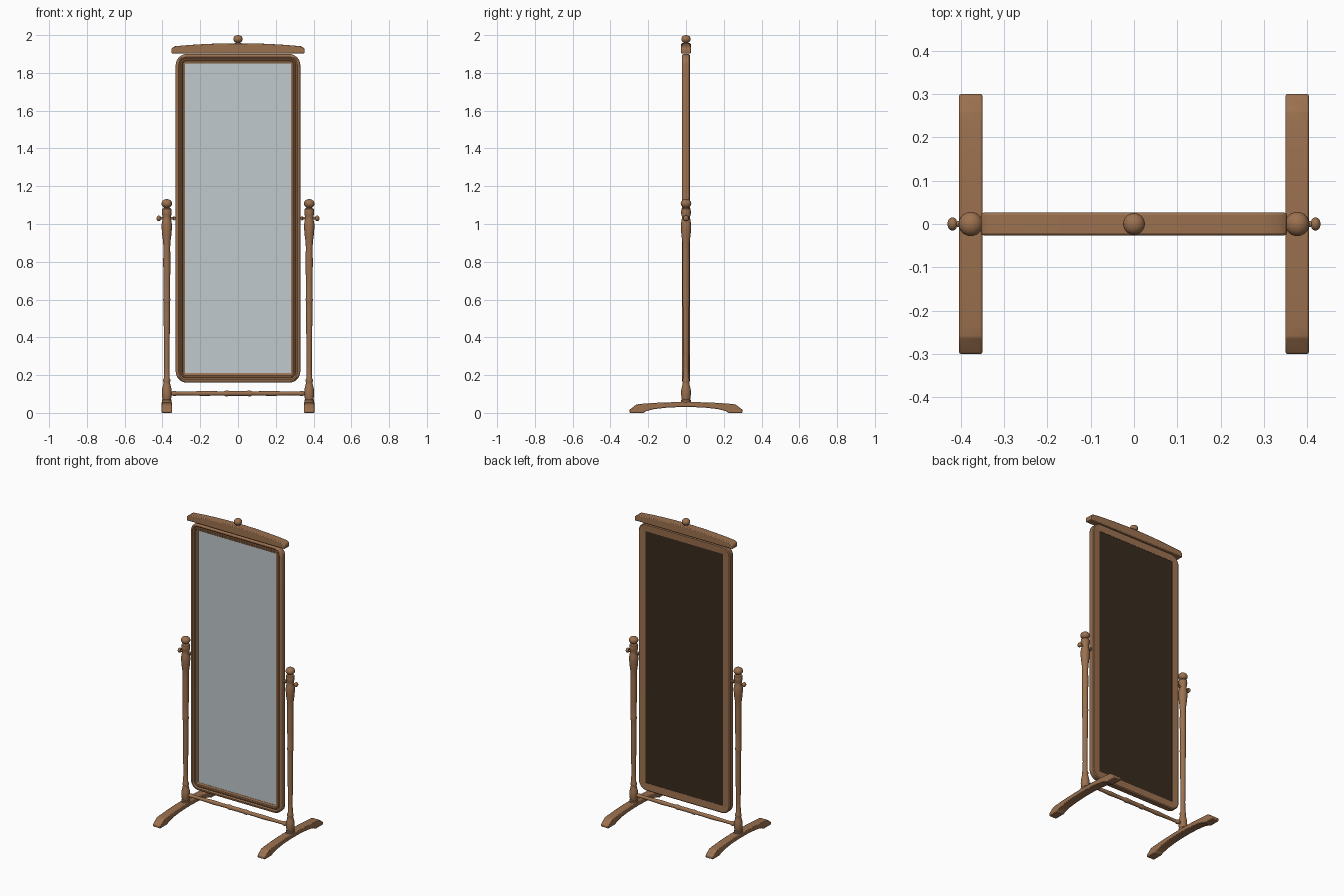
import bpy, bmesh, math
from mathutils import Matrix, Vector

if "Cube" in bpy.data.objects:
    bpy.data.objects.remove(bpy.data.objects["Cube"])


def material(name, rgb):
    m = bpy.data.materials.new(name)
    m.diffuse_color = (*rgb, 1)
    m.use_nodes = True
    m.node_tree.nodes["Principled BSDF"].inputs["Base Color"].default_value = m.diffuse_color
    return m


WOOD = material("wood", (0.33, 0.165, 0.078))
GLASS = material("mirror_glass", (0.53, 0.59, 0.61))
DARK = material("dark_backing", (0.04, 0.023, 0.013))


def finish(name, bm, mat, bevel=0.0, angle=35):
    bmesh.ops.recalc_face_normals(bm, faces=bm.faces)
    me = bpy.data.meshes.new(name)
    bm.to_mesh(me)
    bm.free()
    me.materials.append(mat)
    ob = bpy.data.objects.new(name, me)
    bpy.context.collection.objects.link(ob)
    if bevel:
        b = ob.modifiers.new("bevel", 'BEVEL')
        b.width, b.segments, b.limit_method = bevel, 2, 'ANGLE'
        b.angle_limit = math.radians(30)
    bpy.ops.object.select_all(action='DESELECT')
    ob.select_set(True)
    bpy.context.view_layer.objects.active = ob
    bpy.ops.object.shade_smooth_by_angle(angle=math.radians(angle))
    return ob


def lathe(name, profile, matrix, n=32):
    """Turn (radius, height) pairs around local z; closed with end caps."""
    bm = bmesh.new()
    rings = [[bm.verts.new((r * math.cos(2 * math.pi * i / n),
                            r * math.sin(2 * math.pi * i / n), h)) for i in range(n)]
             for r, h in profile]
    for a, b in zip(rings, rings[1:]):
        for i in range(n):
            j = (i + 1) % n
            bm.faces.new((a[i], a[j], b[j], b[i]))
    bm.faces.new(rings[0])
    bm.faces.new(rings[-1])
    bm.transform(matrix)
    return finish(name, bm, WOOD)


def prism(name, points, vec, mat, bevel=0.0):
    """Extrude a flat outline of 3D points along vec."""
    bm = bmesh.new()
    f = bm.faces.new([bm.verts.new(p) for p in points])
    r = bmesh.ops.extrude_face_region(bm, geom=[f])
    bmesh.ops.translate(bm, vec=vec, verts=[v for v in r["geom"] if isinstance(v, bmesh.types.BMVert)])
    return finish(name, bm, mat, bevel)


def ball(r, h0, h1, n=12):
    """Profile of an ellipsoid between two heights."""
    c, k = (h0 + h1) / 2, (h1 - h0) / 2
    return [(max(r * math.sin(math.pi * i / n), 0.001), c - k * math.cos(math.pi * i / n))
            for i in range(n + 1)]


# Mirror frame: moulding section swept round a rounded rectangle
W, Z0, Z1, R = 0.33, 0.16, 1.90, 0.06
section = [(0, -0.012), (0.003, -0.018), (0.009, -0.022), (0.016, -0.022), (0.021, -0.018),
           (0.024, -0.016), (0.028, -0.019), (0.034, -0.019), (0.038, -0.014), (0.043, -0.014),
           (0.05, -0.010), (0.05, 0.018), (0.006, 0.020), (0, 0.015)]


def rounded_loop(d, seg=8):
    r = max(R - d * 1.15, 0.002)
    cx, lo, hi = W - d - r, Z0 + d + r, Z1 - d - r
    return [(x + r * math.cos(a + t * math.pi / 2 / seg), z + r * math.sin(a + t * math.pi / 2 / seg))
            for x, z, a in ((cx, hi, 0), (-cx, hi, math.pi / 2), (-cx, lo, math.pi), (cx, lo, 1.5 * math.pi))
            for t in range(seg + 1)]


bm = bmesh.new()
loops = [[bm.verts.new((x, y, z)) for x, z in rounded_loop(d)] for d, y in section]
for a, b in zip(loops, loops[1:] + loops[:1]):
    for i in range(len(a)):
        j = (i + 1) % len(a)
        bm.faces.new((a[i], a[j], b[j], b[i]))
finish("mirror_frame", bm, WOOD)


# Glass and back panel
def panel(name, y0, y1, mat):
    x, lo, hi = W - 0.048, Z0 + 0.048, Z1 - 0.048
    prism(name, [(-x, y0, lo), (x, y0, lo), (x, y0, hi), (-x, y0, hi)], (0, y1 - y0, 0), mat)


panel("mirror_glass", -0.008, 0.002, GLASS)
panel("back_panel", 0.004, 0.0165, DARK)

# Arched crest rail with finial
arch = [(0.335 - 0.67 * i / 20) for i in range(21)]
outline = [(-0.353, 1.903), (0.353, 1.903), (0.353, 1.929)] + \
          [(x, 1.957 - 0.016 * (x / 0.335) ** 2) for x in arch] + [(-0.353, 1.929)]
prism("crest_rail", [(x, -0.026, z) for x, z in outline], (0, 0.052, 0), WOOD, 0.005)
lathe("crest_finial", [(0.014, 1.95), (0.014, 1.958), (0.009, 1.961), (0.009, 1.964)] +
      ball(0.025, 1.958, 2.0)[2:], Matrix.Identity(4))

# Turned post, foot and pivot on each side
post = [(0.024, 0.05), (0.026, 0.056), (0.026, 0.068), (0.022, 0.072), (0.024, 0.08), (0.026, 0.1),
        (0.025, 0.125), (0.020, 0.145), (0.017, 0.16), (0.019, 0.168), (0.019, 0.175), (0.015, 0.185),
        (0.014, 0.25), (0.0155, 0.4), (0.017, 0.55), (0.0175, 0.59), (0.0195, 0.6), (0.0175, 0.61),
        (0.018, 0.7), (0.019, 0.8), (0.018, 0.88), (0.020, 0.91), (0.024, 0.94), (0.027, 0.975),
        (0.027, 1.0), (0.024, 1.015), (0.022, 1.03), (0.022, 1.04), (0.025, 1.05), (0.026, 1.065),
        (0.024, 1.08), (0.014, 1.086), (0.012, 1.092)] + ball(0.028, 1.084, 1.132)[2:]
foot_half = [(0.30, 0.0), (0.30, 0.016), (0.262, 0.045), (0.235, 0.048), (0.15, 0.054), (0.06, 0.057)]
under_half = [(0.03, 0.031), (0.1, 0.028), (0.17, 0.02), (0.215, 0.008), (0.225, 0.0)]
pivot = [(0.007, 0.315), (0.007, 0.335), (0.012, 0.336), (0.012, 0.342), (0.007, 0.343),
         (0.007, 0.404), (0.006, 0.412)] + ball(0.015, 0.407, 0.431)[3:]
foot_outline = [(-y, z) for y, z in reversed(under_half)] + under_half + foot_half + \
               [(-y, z) for y, z in reversed(foot_half)]
for side, s in (("left", -1), ("right", 1)):
    lathe(f"{side}_post", post, Matrix.Translation((s * 0.377, 0, 0)))
    prism(f"{side}_foot", [(s * 0.377 - 0.027, y, z) for y, z in foot_outline], (0.054, 0, 0), WOOD, 0.004)
    lathe(f"{side}_pivot_knob", pivot,
          Matrix.Translation((0, 0, 1.03)) @ Matrix.Rotation(s * math.pi / 2, 4, 'Y'), 24)

# Turned stretcher between the posts
half = [(0.013, 0.0), (0.013, 0.04), (0.015, 0.055), (0.015, 0.065), (0.011, 0.075), (0.012, 0.14),
        (0.0135, 0.18), (0.0115, 0.22), (0.010, 0.28), (0.010, 0.325), (0.014, 0.332), (0.014, 0.342),
        (0.010, 0.348), (0.010, 0.37)]
lathe("stretcher", [(r, -h) for r, h in reversed(half[1:])] + half,
      Matrix.Translation((0, 0, 0.103)) @ Matrix.Rotation(math.pi / 2, 4, 'Y'), 24)
